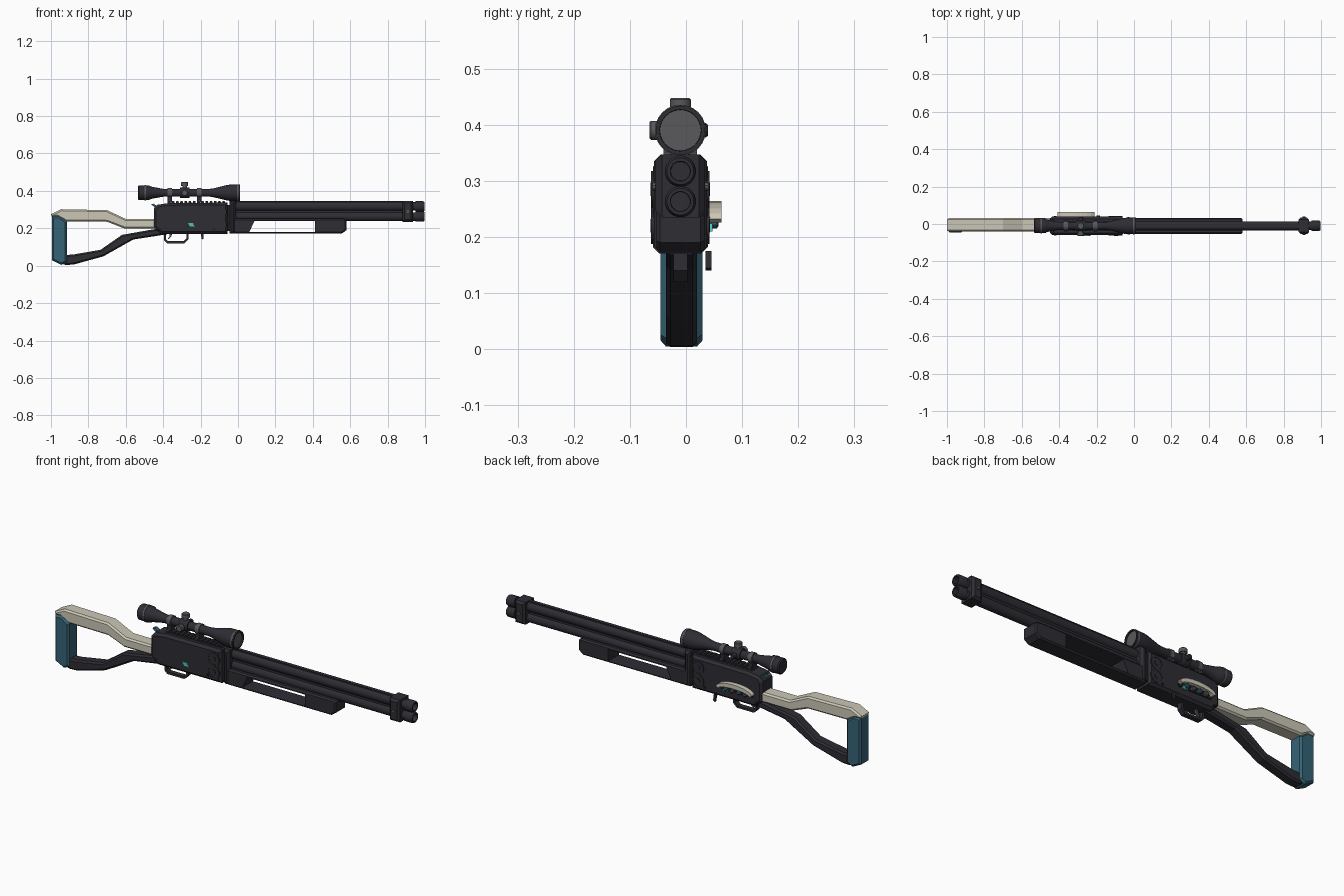
import bpy, bmesh, math
from mathutils import Vector

cube = bpy.data.objects.get("Cube")
if cube:
    bpy.data.objects.remove(cube, do_unlink=True)


def material(name, rgb):
    m = bpy.data.materials.new(name)
    m.use_nodes = True
    m.diffuse_color = (*rgb, 1)
    bsdf = next(n for n in m.node_tree.nodes if n.type == 'BSDF_PRINCIPLED')
    bsdf.inputs["Base Color"].default_value = (*rgb, 1)
    return m


DARK = material("dark gunmetal", (0.027, 0.026, 0.034))
BLACK = material("near black", (0.014, 0.014, 0.015))
GREY = material("steel grey", (0.10, 0.10, 0.11))
CREAM = material("cream", (0.60, 0.57, 0.47))
BLUE = material("petrol blue", (0.036, 0.125, 0.18))
TEAL = material("bright teal", (0.07, 0.55, 0.47))
MID = -0.01  # centre plane of the gun


def finish(name, bm, mat, smooth=False):
    bmesh.ops.recalc_face_normals(bm, faces=bm.faces[:])
    me = bpy.data.meshes.new(name)
    bm.to_mesh(me)
    bm.free()
    me.materials.append(mat)
    ob = bpy.data.objects.new(name, me)
    bpy.context.collection.objects.link(ob)
    bpy.ops.object.select_all(action='DESELECT')
    ob.select_set(True)
    bpy.context.view_layer.objects.active = ob
    if smooth:
        bpy.ops.object.shade_smooth_by_angle(angle=math.radians(35))
    return ob


def prism(name, outline, half, mat, y=MID, bevel=0.0):
    """Side outline in x and z, extruded across y."""
    bm = bmesh.new()
    face = bm.faces.new([bm.verts.new((x, y - half, z)) for x, z in outline])
    out = bmesh.ops.extrude_face_region(bm, geom=[face])
    for v in out['geom']:
        if isinstance(v, bmesh.types.BMVert):
            v.co.y = y + half
    if bevel:
        # chamfer only the long edges around the two sides
        edges = [e for e in bm.edges if abs(e.verts[0].co.y - e.verts[1].co.y) < 1e-5]
        bmesh.ops.bevel(bm, geom=edges, offset=bevel, segments=1, affect='EDGES')
    return finish(name, bm, mat)


def box(name, x0, x1, z0, z1, half, mat, y=MID, bevel=0.0):
    return prism(name, [(x0, z0), (x1, z0), (x1, z1), (x0, z1)], half, mat, y, bevel)


def lathe(name, profile, centre, axis, mat, sides=20):
    """Profile of (distance along axis, radius)."""
    bm = bmesh.new()
    w = Vector(axis)
    u = w.orthogonal().normalized()
    v = w.cross(u)
    rings = []
    for t, r in profile:
        ring = []
        for i in range(sides):
            a = 2 * math.pi * i / sides
            ring.append(bm.verts.new(Vector(centre) + w * t + (u * math.cos(a) + v * math.sin(a)) * r))
        rings.append(ring)
    for a, b in zip(rings, rings[1:]):
        for i in range(sides):
            j = (i + 1) % sides
            bm.faces.new((a[i], a[j], b[j], b[i]))
    bm.faces.new(rings[0])
    bm.faces.new(rings[-1])
    return finish(name, bm, mat, True)


def cut(ob, cutter):
    mod = ob.modifiers.new("cut", 'BOOLEAN')
    mod.operation = 'DIFFERENCE'
    mod.solver = 'EXACT'
    mod.object = cutter
    bpy.context.view_layer.objects.active = ob
    bpy.ops.object.modifier_apply(modifier=mod.name)
    bpy.data.objects.remove(cutter, do_unlink=True)


X, Y, Z = (1, 0, 0), (0, 1, 0), (0, 0, 1)

# Stock
prism("upper_stock", [(-1, .275), (-.945, .302), (-.70, .297), (-.60, .25), (-.44, .25),
                      (-.44, .2), (-.61, .2), (-.70, .235), (-.92, .237), (-.965, .262), (-.995, .262)],
      .036, CREAM, -.005, .008)
prism("lower_stock", [(-.95, .012), (-.92, .004), (-.88, .006), (-.72, .05), (-.56, .14), (-.38, .168),
                      (-.38, .2), (-.45, .195), (-.62, .165), (-.735, .085), (-.88, .06), (-.95, .055)],
      .028, DARK, -.008, .008)
prism("butt_pad", [(-.995, .03), (-.945, .005), (-.915, .02), (-.915, .235), (-.955, .265), (-.995, .262)],
      .037, BLUE, -.008, .009)

# Receiver
prism("receiver", [(-.45, .205), (-.41, .17), (-.055, .17), (-.055, .337), (-.37, .335), (-.43, .326),
                   (-.45, .305)], .049, DARK, MID, .012)
box("receiver_collar", -.045, -.012, .172, .347, .047, DARK, MID, .012)
box("hinge_core", -.07, -.03, .185, .325, .038, BLACK)
for side in (-1, 1):
    for z in (.285, .22):
        y = MID + side * .049
        lathe("hinge_disc", [(-.004, .033), (.003, .033), (.003, .027), (.001, .027), (.001, .012), (.004, .012),
                             (.004, .001)], (-.095, y, z), (0, side, 0), DARK)
    for x in (-.42, -.13):
        lathe("receiver_pin", [(-.002, .007), (.003, .007)], (x, MID + side * .049, .195), (0, side, 0), BLACK, 10)
prism("status_mark", [(-.268, .229), (-.24, .227), (-.232, .208), (-.257, .21)], .004, TEAL, MID - .049)
prism("safety_lever", [(-.465, .328), (-.452, .332), (-.415, .308), (-.43, .3)], .01, BLUE)

# Loading port on the far side
back = MID + .049
arch = [(-.31 + .1 * math.cos(a), .232 + .032 * math.sin(a)) for a in [math.pi * i / 10 for i in range(11)]]
inner = [(-.31 + .085 * math.cos(a), .226 + .017 * math.sin(a)) for a in [math.pi * i / 10 for i in range(10, -1, -1)]]
prism("port_recess", [(-.4, .215), (-.22, .215), (-.21, .235), (-.26, .255), (-.36, .255), (-.41, .235)],
      .004, BLACK, back)
prism("port_cover", arch + inner, .013, CREAM, back + .011)
for i in range(4):
    lathe("port_shell", [(0, .011), (.016, .011), (.019, .007)], (-.365 + i * .036, back, .226), Y,
          BLUE if i % 2 else GREY, 10)
prism("port_mark", [(-.27, .224), (-.24, .224), (-.234, .21), (-.262, .21)], .004, TEAL, back + .004)

# Trigger group
prism("trigger_guard", [(-.395, .175), (-.395, .135), (-.38, .12), (-.285, .12), (-.265, .14), (-.265, .175),
                        (-.276, .175), (-.276, .145), (-.29, .131), (-.375, .131), (-.384, .14), (-.384, .175)],
      .0125, DARK)
prism("trigger", [(-.365, .175), (-.35, .175), (-.357, .155), (-.372, .14), (-.375, .145), (-.365, .158)],
      .006, GREY)
prism("side_catch", [(-.2, .175), (-.185, .175), (-.183, .145), (-.193, .14)], .005, DARK, .04)

# Toothed top rail
rail = [(-.38, .325)]
for i in range(14):
    x = -.375 + i * .0225
    rail += [(x, .345), (x + .0115, .345), (x + .0145, .334), (x + .0195, .334)]
prism("top_rail", rail + [(-.06, .325)], .024, DARK)

# Barrels
for label, z in (("upper", .317), ("lower", .263)):
    lathe(label + "_barrel", [(-.03, .025), (.9, .025)], (0, MID, z), X, DARK)
    lathe(label + "_muzzle", [(.9, .023), (.95, .023), (.95, .028), (.99, .028), (.997, .024), (.997, .018),
                              (.95, .017)], (0, MID, z), X, DARK)
box("barrel_web", -.02, .9, .27, .31, .012, DARK)
box("sight_rib", -.02, .89, .335, .346, .009, DARK)
box("muzzle_clamp", .88, .936, .235, .347, .044, DARK, MID, .011)
lathe("clamp_screw", [(-.05, .008), (.05, .008)], (.908, MID, .29), Y, GREY, 10)

# Fore-end with its open window
fore_end = prism("fore_end", [(-.04, .172), (.555, .172), (.58, .19), (.58, .242), (.565, .252), (-.04, .252)],
                 .043, DARK, MID, .007)
cut(fore_end, prism("window_cutter", [(.06, .18), (.412, .18), (.412, .239), (.088, .239)], .2, DARK))

# Scope
SC = .39
lathe("scope_body", [(-.535, .034), (-.53, .039), (-.475, .039), (-.465, .033), (-.40, .021), (-.15, .021),
                     (-.13, .024), (-.06, .041), (-.04, .044), (.01, .044), (.01, .037), (-.005, .036)],
      (0, MID, SC), X, DARK, 24)
for x, r in ((-.495, .041), (-.001, .0455)):
    lathe("scope_trim_ring", [(-.004, r), (.004, r)], (x, MID, SC), X, GREY, 24)
for x in (-.365, -.207):
    lathe("scope_mount_ring", [(-.011, .026), (.011, .026)], (x, MID, SC), X, GREY)
    box("scope_mount_foot", x - .012, x + .012, .337, .372, .017, DARK)
    lathe("mount_bolt", [(-.03, .006), (.03, .006)], (x, MID, .35), Y, GREY, 10)
lathe("turret_hub", [(-.025, .027), (-.02, .029), (.02, .029), (.025, .027)], (-.285, MID, SC), X, DARK)
knob = [(.02, .013), (.037, .013), (.037, .019), (.055, .019), (.058, .016)]
lathe("top_turret", knob, (-.285, MID, SC), Z, GREY)
lathe("side_turret", [(t * .95, r * .9) for t, r in knob], (-.285, MID, SC), (0, -1, 0), GREY)
lathe("battery_cap", [(.02, .013), (.045, .013), (.049, .01)], (-.285, MID, SC), Y, DARK)
